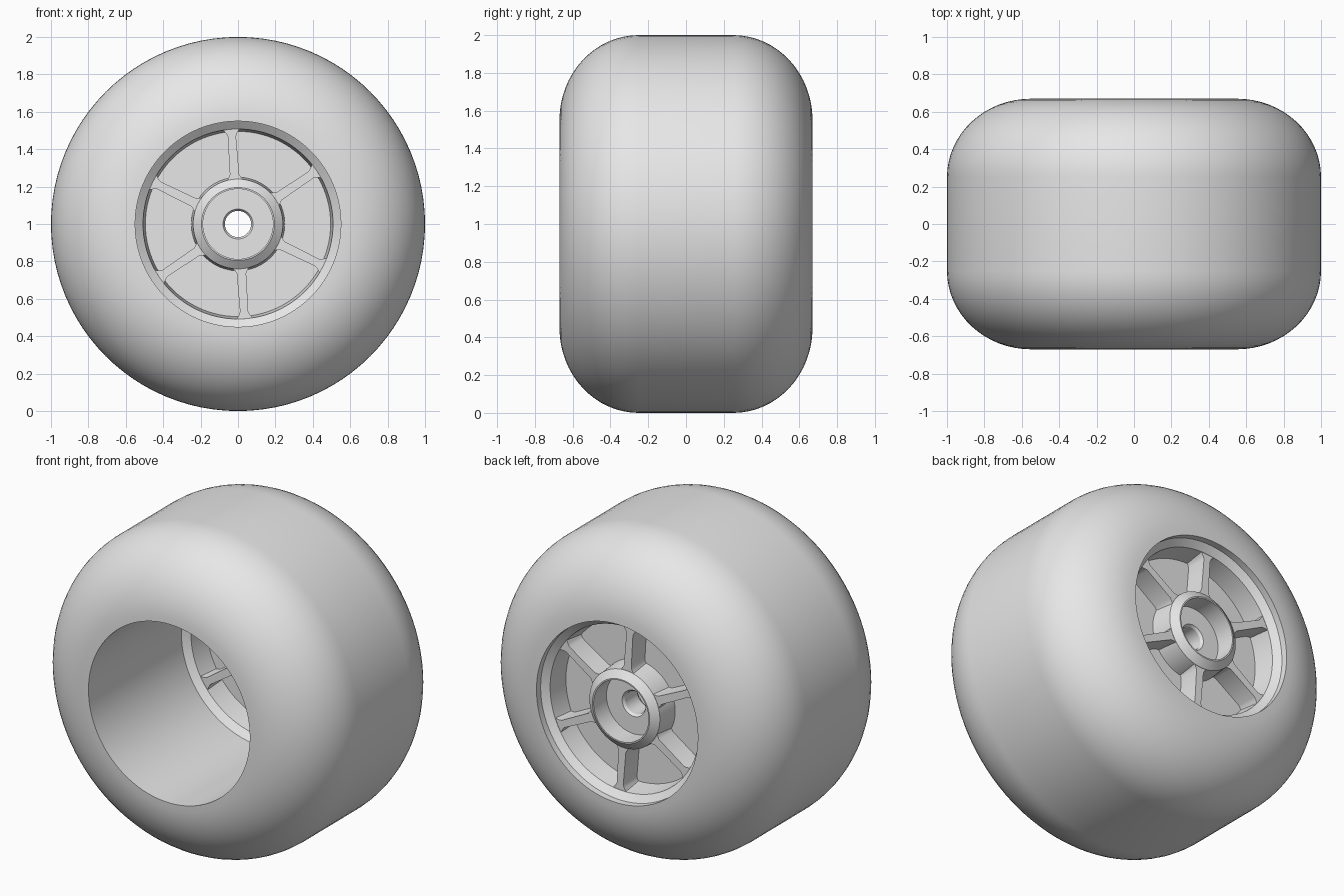
import bpy, bmesh, math
from mathutils import Vector, Matrix

cube = bpy.data.objects.get("Cube")
if cube:
    bpy.data.objects.remove(cube)

grey = bpy.data.materials.new("wheel_grey")
grey.use_nodes = True
colour = (0.8, 0.8, 0.8, 1)
grey.diffuse_color = colour
grey.node_tree.nodes["Principled BSDF"].inputs["Base Color"].default_value = colour

AXLE = Vector((0, 0, 1))
MID = 0.432  # centre plane of the core along y


def finish(name, bm, angle):
    bmesh.ops.recalc_face_normals(bm, faces=bm.faces)
    mesh = bpy.data.meshes.new(name)
    bm.to_mesh(mesh)
    bm.free()
    mesh.materials.append(grey)
    obj = bpy.data.objects.new(name, mesh)
    bpy.context.collection.objects.link(obj)
    bpy.ops.object.select_all(action="DESELECT")
    obj.select_set(True)
    bpy.context.view_layer.objects.active = obj
    bpy.ops.object.shade_smooth_by_angle(angle=math.radians(angle))
    return obj


def lathe(name, profile, steps, angle=30):
    """Turn a closed (y, radius) outline around the axle."""
    bm = bmesh.new()
    verts = [bm.verts.new(AXLE + Vector((0, y, r))) for y, r in profile]
    edges = [bm.edges.new((verts[i - 1], verts[i])) for i in range(len(verts))]
    bmesh.ops.spin(bm, geom=verts + edges, cent=AXLE, axis=(0, 1, 0),
                   angle=math.tau, steps=steps, use_merge=True)
    bmesh.ops.remove_doubles(bm, verts=bm.verts, dist=0.0001)
    return finish(name, bm, angle)


# Tyre: flat tread, wide rounded shoulders, straight bore
arc = [math.radians(90 * i / 16) for i in range(17)]
shoulder = [(0.25 + 0.42 * math.sin(a), 0.55 + 0.45 * math.cos(a)) for a in arc]
lathe("tyre", [(-y, r) for y, r in reversed(shoulder)] + shoulder, 96)

# Core: rim, web plate and hub with bearing seats, mirrored about its middle
half = [(0.0, 0.56), (0.197, 0.56), (0.197, 0.55), (0.165, 0.508),
        (0.03, 0.495), (0.03, 0.25), (0.165, 0.24), (0.2, 0.195),
        (0.2, 0.187), (0.075, 0.187), (0.075, 0.08), (0.06, 0.07)]
core = [(MID + d, r) for d, r in half]
core += [(MID - d, r) for d, r in reversed(half[1:])]
lathe("core", core, 96)

# Spokes: flared at both ends, six on each side of the web
outline = [(0.22, 0.055), (0.245, 0.036), (0.265, 0.025), (0.47, 0.022),
           (0.488, 0.03), (0.515, 0.05)]
for side, label in ((-1, "front"), (1, "back")):
    for n in range(6):
        bm = bmesh.new()
        ring = [(r, w) for r, w in outline] + [(r, -w) for r, w in reversed(outline)]
        base = [bm.verts.new((r, MID + side * 0.02, w)) for r, w in ring]
        face = bm.faces.new(base)
        top = bmesh.ops.extrude_face_region(bm, geom=[face])["geom"]
        moved = [g for g in top if isinstance(g, bmesh.types.BMVert)]
        bmesh.ops.translate(bm, verts=moved, vec=(0, side * 0.143, 0))
        turn = Matrix.Rotation(-math.radians(94 + 60 * n), 4, "Y")
        bmesh.ops.transform(bm, matrix=Matrix.Translation(AXLE) @ turn, verts=bm.verts)
        finish(f"{label}_spoke_{n + 1}", bm, 40)
